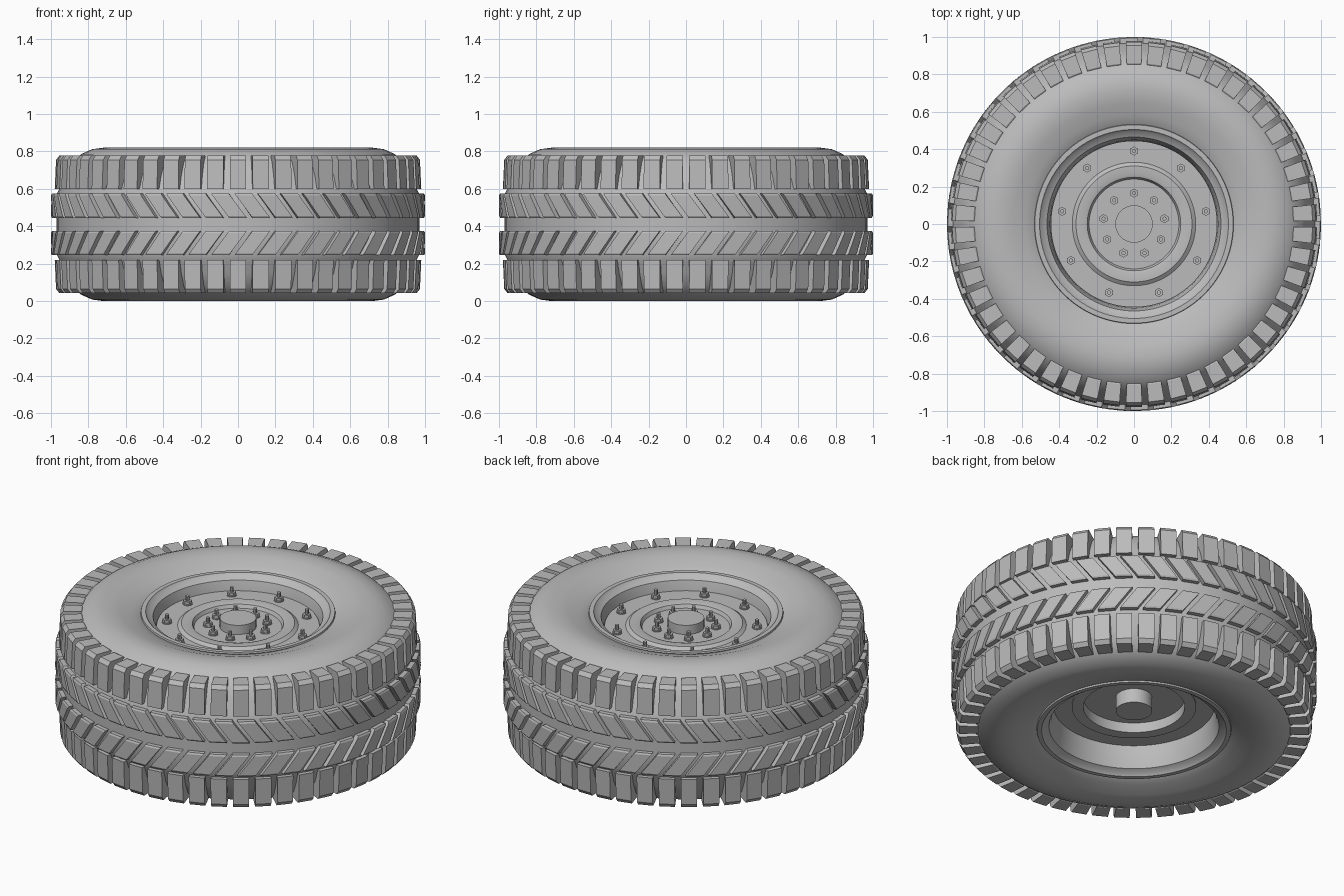
import bpy, bmesh, math
from mathutils import Matrix, Vector

old = bpy.data.objects.get("Cube")
if old:
    bpy.data.objects.remove(old, do_unlink=True)

MID = 0.41          # height of the wheel's mid plane
BLOCKS = 50         # tread blocks per row
STUDS = 9

grey = bpy.data.materials.new("plain_grey")
grey.use_nodes = True
grey.diffuse_color = (0.5, 0.5, 0.5, 1)
grey.node_tree.nodes["Principled BSDF"].inputs["Base Color"].default_value = (0.5, 0.5, 0.5, 1)


def finish(name, bm, smooth=None):
    bmesh.ops.remove_doubles(bm, verts=bm.verts, dist=1e-5)
    bmesh.ops.recalc_face_normals(bm, faces=bm.faces)
    mesh = bpy.data.meshes.new(name)
    bm.to_mesh(mesh)
    bm.free()
    mesh.materials.append(grey)
    obj = bpy.data.objects.new(name, mesh)
    bpy.context.collection.objects.link(obj)
    if smooth:
        bpy.ops.object.select_all(action="DESELECT")
        obj.select_set(True)
        bpy.context.view_layer.objects.active = obj
        bpy.ops.object.shade_smooth_by_angle(angle=math.radians(smooth))
    return obj


def revolve(name, profile, closed=False, steps=96, smooth=28):
    """Turn an (r, z) profile around the axle."""
    bm = bmesh.new()
    verts = [bm.verts.new((r, 0, z)) for r, z in profile]
    pairs = list(zip(verts, verts[1:]))
    if closed:
        pairs.append((verts[-1], verts[0]))
    edges = [bm.edges.new(p) for p in pairs]
    bmesh.ops.spin(bm, geom=verts + edges, cent=(0, 0, 0), axis=(0, 0, 1),
                   angle=math.tau, steps=steps, use_merge=True)
    return finish(name, bm, smooth)


def mirrored(profile):
    return profile + [(r, 2 * MID - z) for r, z in reversed(profile)]


def tread_row(name, section, width, skew=0.0, flip=False):
    """Ring of blocks: an (r, z) section swept over an angle, sheared by height."""
    bm = bmesh.new()
    low = min(z for r, z in section)
    for i in range(BLOCKS):
        centre = math.tau * (i + 0.5) / BLOCKS
        rings = []
        for side in (-0.5, 0.5):
            ring = []
            for r, z in section:
                a = centre + side * width - skew * (z - low)
                height = 2 * MID - z if flip else z
                ring.append(bm.verts.new((r * math.cos(a), r * math.sin(a), height)))
            rings.append(ring)
        n = len(section)
        bm.faces.new(rings[0])
        bm.faces.new(rings[1][::-1])
        for k in range(n):
            j = (k + 1) % n
            bm.faces.new((rings[0][k], rings[0][j], rings[1][j], rings[1][k]))
    return finish(name, bm)


# Tyre carcass, sidewalls bulging around the rim
side = [(0.50, 0.74), (0.53, 0.768), (0.58, 0.785), (0.65, 0.81), (0.72, 0.82), (0.78, 0.812),
        (0.84, 0.785), (0.89, 0.74), (0.93, 0.67), (0.955, 0.60), (0.97, 0.57), (0.97, 0.45)]
revolve("tyre_carcass", mirrored(side), smooth=40)

# Tread: straight shoulder blocks and slanted centre blocks
shoulder = [(0.84, 0.765), (0.86, 0.778), (0.955, 0.778), (0.973, 0.755),
            (0.98, 0.60), (0.93, 0.60), (0.88, 0.70)]
chevron = [(0.995, 0.575), (1.0, 0.565), (1.0, 0.455), (0.995, 0.445), (0.95, 0.445), (0.95, 0.575)]
for label, flip in (("upper", False), ("lower", True)):
    tread_row(label + "_shoulder_blocks", shoulder, 0.09, flip=flip)
    tread_row(label + "_centre_blocks", chevron, 0.095, skew=0.75, flip=flip)

# Rim barrel with a rolled lip on both sides
barrel = [(0.535, 0.76), (0.53, 0.778), (0.505, 0.778), (0.495, 0.765),
          (0.465, 0.75), (0.45, 0.70), (0.44, 0.62)]
revolve("rim_barrel", mirrored(barrel))

# Hub plate with raised ring on top and a recess underneath
revolve("hub_plate", [
    (0, 0.685), (0.24, 0.685), (0.25, 0.705), (0.265, 0.71), (0.31, 0.71), (0.33, 0.695),
    (0.445, 0.695), (0.445, 0.20), (0.34, 0.20), (0.34, 0.19), (0.277, 0.19), (0.277, 0.25), (0, 0.25)])

# Axle cap passing through the hub
revolve("axle_cap", [(0, 0.74), (0.10, 0.74), (0.10, 0.165), (0, 0.165)], steps=32)


def cylinder(bm, x, y, z, radius, height, sides):
    bmesh.ops.create_cone(bm, cap_ends=True, segments=sides, radius1=radius, radius2=radius,
                          depth=height, matrix=Matrix.Translation(Vector((x, y, z + height / 2))))


# Rings of wheel nuts on threaded studs
for name, ring, base in (("inner_studs", 0.165, 0.685), ("outer_studs", 0.39, 0.695)):
    bm = bmesh.new()
    for i in range(STUDS):
        a = math.pi / 2 + math.tau * i / STUDS
        x, y = ring * math.cos(a), ring * math.sin(a)
        cylinder(bm, x, y, base, 0.027, 0.006, 16)
        cylinder(bm, x, y, base, 0.024, 0.022, 6)
        cylinder(bm, x, y, base, 0.011, 0.05, 10)
    finish(name, bm)
